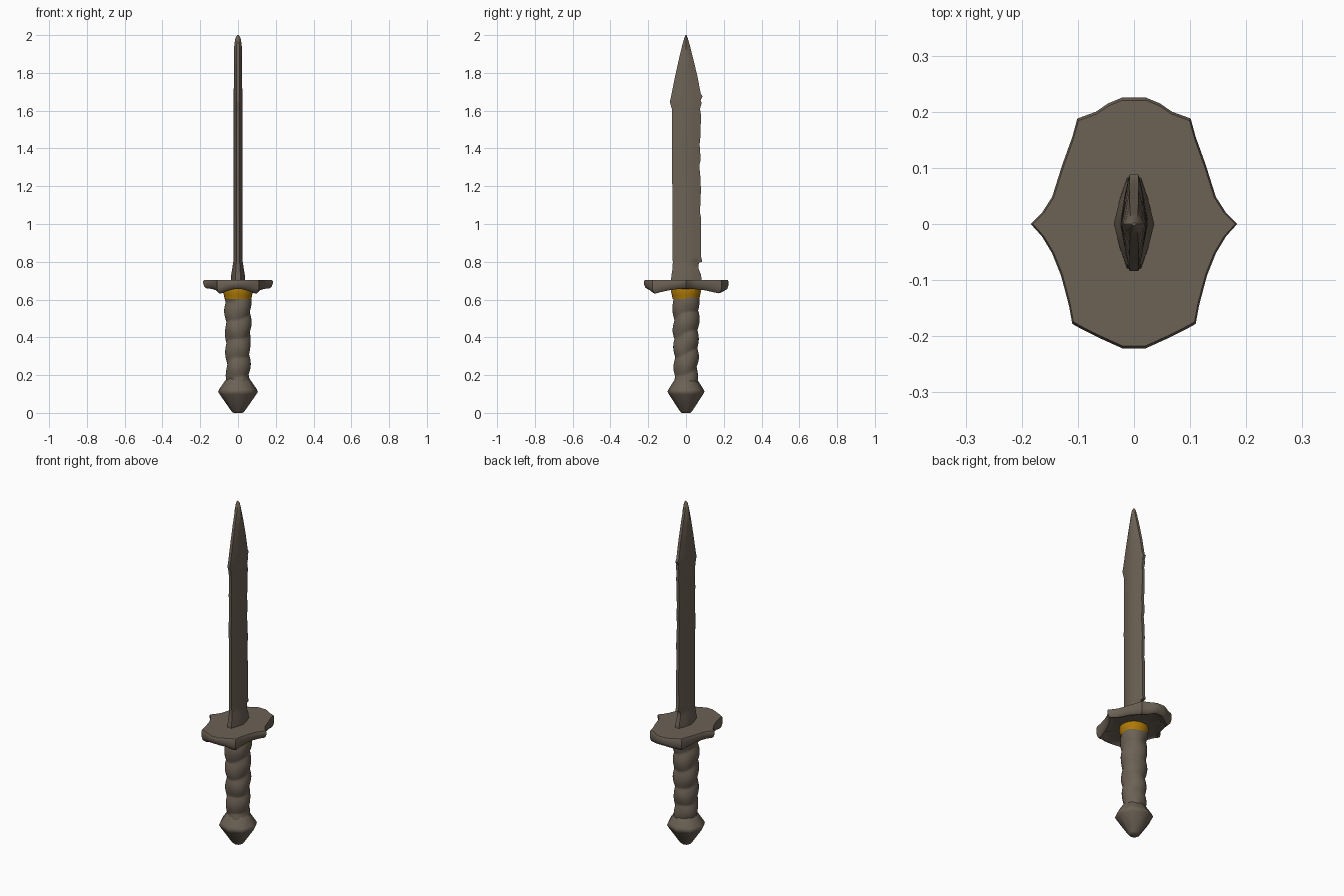
import bpy, bmesh, math
from math import sin, cos, pi, radians


def material(name, rgb):
    m = bpy.data.materials.new(name)
    m.diffuse_color = (*rgb, 1)
    return m


BROWN = material("weathered brown", (0.150, 0.120, 0.090))
GOLD = material("dull gold", (0.42, 0.19, 0.002))


def skin(name, rings, mat, angle=40):
    """Join equal-length point rings into one closed solid, smooth by angle."""
    bm = bmesh.new()
    loops = [[bm.verts.new(p) for p in ring] for ring in rings]
    n = len(loops[0])
    for a, b in zip(loops, loops[1:]):
        for i in range(n):
            j = (i + 1) % n
            bm.faces.new((a[i], a[j], b[j], b[i]))
    bm.faces.new(loops[0][::-1])
    bm.faces.new(loops[-1])
    bmesh.ops.recalc_face_normals(bm, faces=bm.faces)
    for f in bm.faces:
        f.smooth = True
    me = bpy.data.meshes.new(name)
    bm.to_mesh(me)
    bm.free()
    me.set_sharp_from_angle(angle=radians(angle))
    me.materials.append(mat)
    ob = bpy.data.objects.new(name, me)
    bpy.context.collection.objects.link(ob)
    return ob


def lathe(name, profile, sides, mat, sy=1.0, angle=40):
    rings = [[(r * cos(2 * pi * i / sides), sy * r * sin(2 * pi * i / sides), z)
              for i in range(sides)] for r, z in profile]
    return skin(name, rings, mat, angle)


# Pommel: faceted, widest low down, pointed to a small flat base
lathe("pommel", [(0.024, 0.0), (0.034, 0.008), (0.097, 0.098), (0.105, 0.112),
                 (0.099, 0.126), (0.072, 0.165), (0.058, 0.185)],
      8, BROWN, sy=0.93, angle=50)

# Grip: leather wrap as a rising helix of rounded ridges
rings = []
for k in range(73):
    z = 0.16 + 0.46 * k / 72
    base = 0.058 + 0.010 * (z - 0.16) / 0.46
    ring = []
    for i in range(32):
        t = 2 * pi * i / 32
        ph = 2 * pi * z / 0.105 - t + 0.5 * sin(2 * t + 9 * z)
        r = base + 0.009 * abs(sin(ph / 2)) - 0.003 + 0.0015 * sin(3 * t + 31 * z)
        ring.append((r * cos(t), r * sin(t), z))
    rings.append(ring)
skin("grip", rings, BROWN, 60)

# Gold collar under the guard
lathe("collar", [(0.060, 0.600), (0.071, 0.603), (0.074, 0.622),
                 (0.079, 0.640), (0.077, 0.655), (0.060, 0.668)], 32, GOLD)

# Guard: plate with side points and drooping corners; (x, y, underside height)
half = [(0.020, -0.222, 0.655), (0.062, -0.203, 0.646), (0.092, -0.188, 0.634),
        (0.110, -0.178, 0.632), (0.116, -0.145, 0.640), (0.130, -0.092, 0.650),
        (0.146, -0.052, 0.655), (0.164, -0.022, 0.658), (0.184, 0.0, 0.660),
        (0.164, 0.020, 0.658), (0.146, 0.048, 0.655), (0.128, 0.105, 0.650),
        (0.110, 0.155, 0.640), (0.101, 0.188, 0.633), (0.068, 0.200, 0.636),
        (0.046, 0.215, 0.642), (0.022, 0.225, 0.648)]
outline = half + [(-x, y, z) for x, y, z in reversed(half)]


def guard_ring(s, height):
    return [(x * s, y * s, height(z)) for x, y, z in outline]


skin("guard", [guard_ring(0.40, lambda z: 0.656),
               guard_ring(0.72, lambda z: 0.662),
               guard_ring(0.84, lambda z: z + 0.006),
               guard_ring(0.91, lambda z: z),
               guard_ring(0.97, lambda z: z + 0.008),
               guard_ring(1.00, lambda z: z + 0.026),
               guard_ring(1.00, lambda z: 0.697),
               guard_ring(0.98, lambda z: 0.704)], BROWN, 45)

# Blade: stations of (height, back edge, nicked front edge)
stations = [(0.69, 0.080, 0.083), (0.73, 0.077, 0.080), (0.765, 0.071, 0.066),
            (0.795, 0.070, 0.068), (0.80, 0.070, 0.086), (0.83, 0.071, 0.079),
            (1.03, 0.071, 0.080), (1.06, 0.072, 0.074), (1.18, 0.071, 0.079),
            (1.25, 0.075, 0.076), (1.31, 0.074, 0.070), (1.34, 0.073, 0.078),
            (1.42, 0.073, 0.072), (1.47, 0.074, 0.077), (1.58, 0.073, 0.079),
            (1.61, 0.075, 0.074), (1.64, 0.084, 0.083), (1.655, 0.084, 0.078),
            (1.675, 0.079, 0.088), (1.69, 0.076, 0.078), (1.78, 0.058, 0.061),
            (1.88, 0.036, 0.037), (1.95, 0.019, 0.019), (1.985, 0.009, 0.009),
            (2.0, 0.003, 0.003)]


def thickness(z):
    if z < 0.80:
        return 0.025 + 0.011 * min(1, (0.80 - z) / 0.07)
    if z > 1.90:
        return 0.004 + 0.018 * math.sqrt(max(0, 1 - ((z - 1.90) / 0.10) ** 2))
    return 0.025 - 0.003 * (z - 0.80) / 1.10


rings = []
for z, back, front in stations:
    t = thickness(z)
    side = [(0.35 * t, -back), (0.70 * t, -0.55 * back), (t, 0.0),
            (0.70 * t, 0.55 * front), (0.35 * t, front)]
    rings.append([(x, y, z) for x, y in side]
                 + [(-x, y, z) for x, y in reversed(side)])
skin("blade", rings, BROWN, 40)
